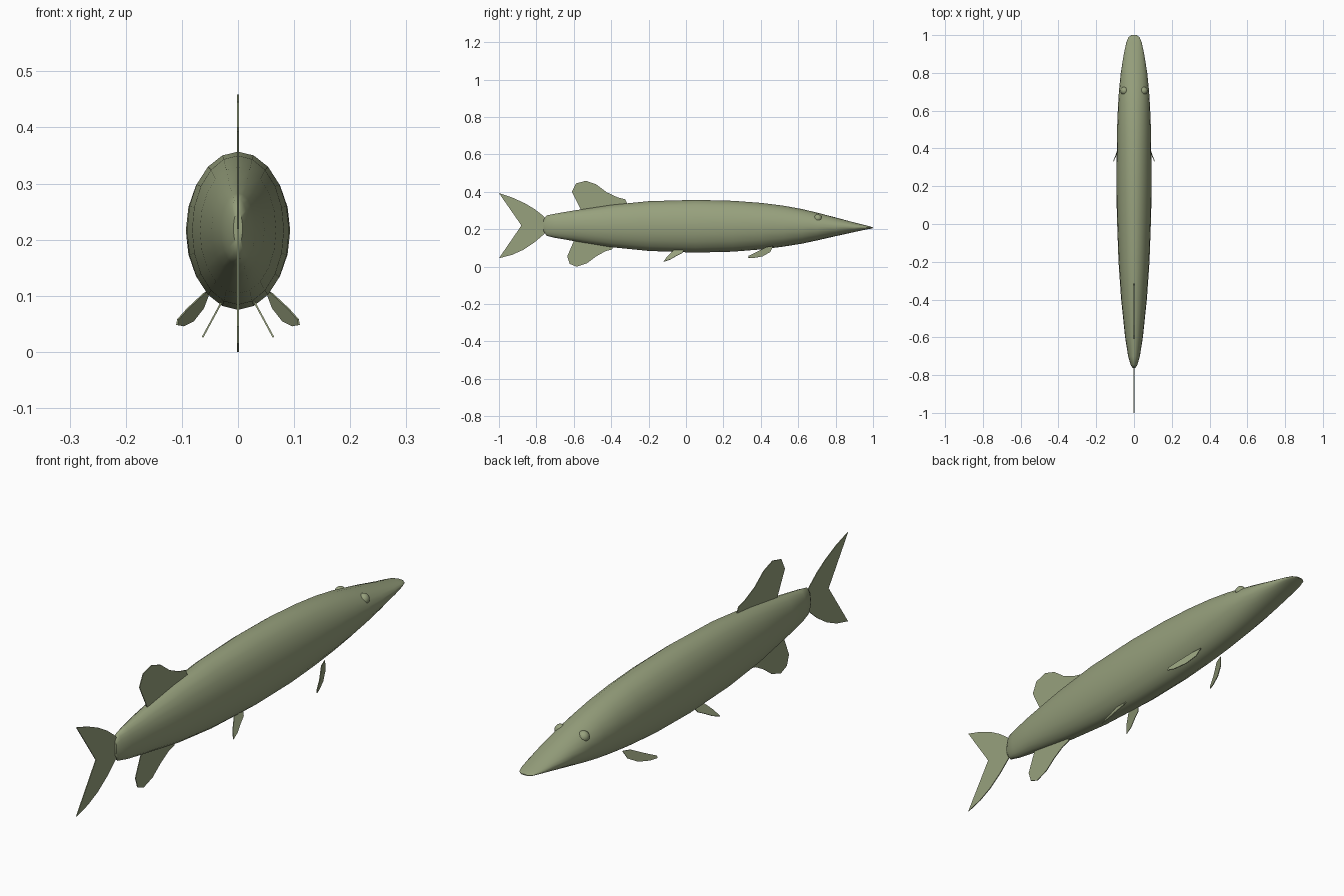
import bpy
import bmesh
import math
from mathutils import Vector

cube = bpy.data.objects.get("Cube")
if cube:
    bpy.data.objects.remove(cube, do_unlink=True)

# Single olive skin colour
skin = bpy.data.materials.new("olive_skin")
skin.use_nodes = True
olive = (0.31, 0.355, 0.205, 1)
skin.diffuse_color = olive
skin.node_tree.nodes["Principled BSDF"].inputs["Base Color"].default_value = olive


def finish(name, bm, smooth=True):
    """Turn a bmesh into a named, coloured object."""
    bmesh.ops.recalc_face_normals(bm, faces=bm.faces)
    mesh = bpy.data.meshes.new(name)
    bm.to_mesh(mesh)
    bm.free()
    mesh.materials.append(skin)
    obj = bpy.data.objects.new(name, mesh)
    bpy.context.collection.objects.link(obj)
    if smooth:
        bpy.ops.object.select_all(action="DESELECT")
        obj.select_set(True)
        bpy.context.view_layer.objects.active = obj
        bpy.ops.object.shade_smooth_by_angle(angle=math.radians(50))
    return obj


def fin(name, points):
    """Thin flat fin from an outline, thickened evenly."""
    bm = bmesh.new()
    bm.faces.new([bm.verts.new(p) for p in points])
    obj = finish(name, bm, smooth=False)
    solid = obj.modifiers.new("thickness", "SOLIDIFY")
    solid.thickness = 0.003
    solid.offset = 0
    return obj


def median_fin(name, outline):
    """Fin standing on the centre plane, outlined in y and z."""
    return fin(name, [(0, y, z) for y, z in outline])


def paired_fin(name, points):
    """The same fin on both flanks."""
    for side, s in (("left", 1), ("right", -1)):
        fin(f"{side}_{name}", [(s * x, y, z) for x, y, z in points])


# Body: elliptical rings along y (position, top, bottom, half width)
stations = [
    (-.762, .25, .19, .008), (-.745, .274, .165, .018), (-.7, .283, .154, .031),
    (-.6, .3, .137, .047), (-.4, .33, .104, .068), (-.2, .35, .084, .082),
    (.05, .357, .075, .091), (.25, .352, .08, .093), (.4, .341, .092, .091),
    (.52, .326, .107, .089), (.62, .308, .123, .085), (.7, .289, .14, .08),
    (.8, .263, .163, .07), (.9, .236, .185, .054), (.96, .221, .198, .041),
    (.988, .214, .203, .03), (1, .21, .206, .014),
]
SIDES = 20
bm = bmesh.new()
rings = []
for y, top, bottom, half in stations:
    mid, tall = (top + bottom) / 2, (top - bottom) / 2
    angles = [math.tau * i / SIDES for i in range(SIDES)]
    rings.append([bm.verts.new((half * math.sin(a), y, mid + tall * math.cos(a)))
                  for a in angles])
for a, b in zip(rings, rings[1:]):
    for i in range(SIDES):
        j = (i + 1) % SIDES
        bm.faces.new((a[i], a[j], b[j], b[i]))
bm.faces.new(rings[0])
bm.faces.new(rings[-1])
finish("body", bm)

# Eyes: low bumps on the upper sides of the head
for side, s in (("left", 1), ("right", -1)):
    bm = bmesh.new()
    bmesh.ops.create_uvsphere(bm, u_segments=16, v_segments=10, radius=0.022)
    bmesh.ops.translate(bm, verts=bm.verts, vec=Vector((s * 0.05, 0.705, 0.258)))
    finish(f"{side}_eye", bm)

# Forked tail fin
median_fin("tail_fin", [
    (-.74, .25), (-.77, .277), (-.81, .308), (-.86, .338), (-.93, .37), (-1, .393),
    (-.88, .22), (-1, .045), (-.93, .063), (-.87, .09), (-.81, .13), (-.74, .19),
])

# Back and belly fins, set far towards the tail
median_fin("dorsal_fin", [
    (-.55, .28), (-.61, .4), (-.588, .445), (-.535, .459), (-.48, .44),
    (-.425, .398), (-.365, .37), (-.325, .36), (-.31, .33),
])
median_fin("anal_fin", [
    (-.59, .16), (-.635, .055), (-.622, .015), (-.585, 0), (-.53, .018),
    (-.48, .055), (-.43, .083), (-.395, .092), (-.385, .13),
])

# Pelvic fins: slim blades splayed outwards
pelvic = [(-.12, .026), (-.1, .055), (-.065, .09), (-.01, .09), (-.02, .073),
          (-.05, .058), (-.085, .038)]
paired_fin("pelvic_fin", [(.034 + (.08 - z) * .54, y, z) for y, z in pelvic])

# Pectoral fins: leaf shapes swept back behind the head
paired_fin("pectoral_fin", [
    (.05, .465, .11), (.062, .45, .078), (.08, .41, .055), (.098, .36, .046),
    (.109, .332, .048), (.107, .335, .058), (.09, .375, .077), (.06, .43, .105),
])
